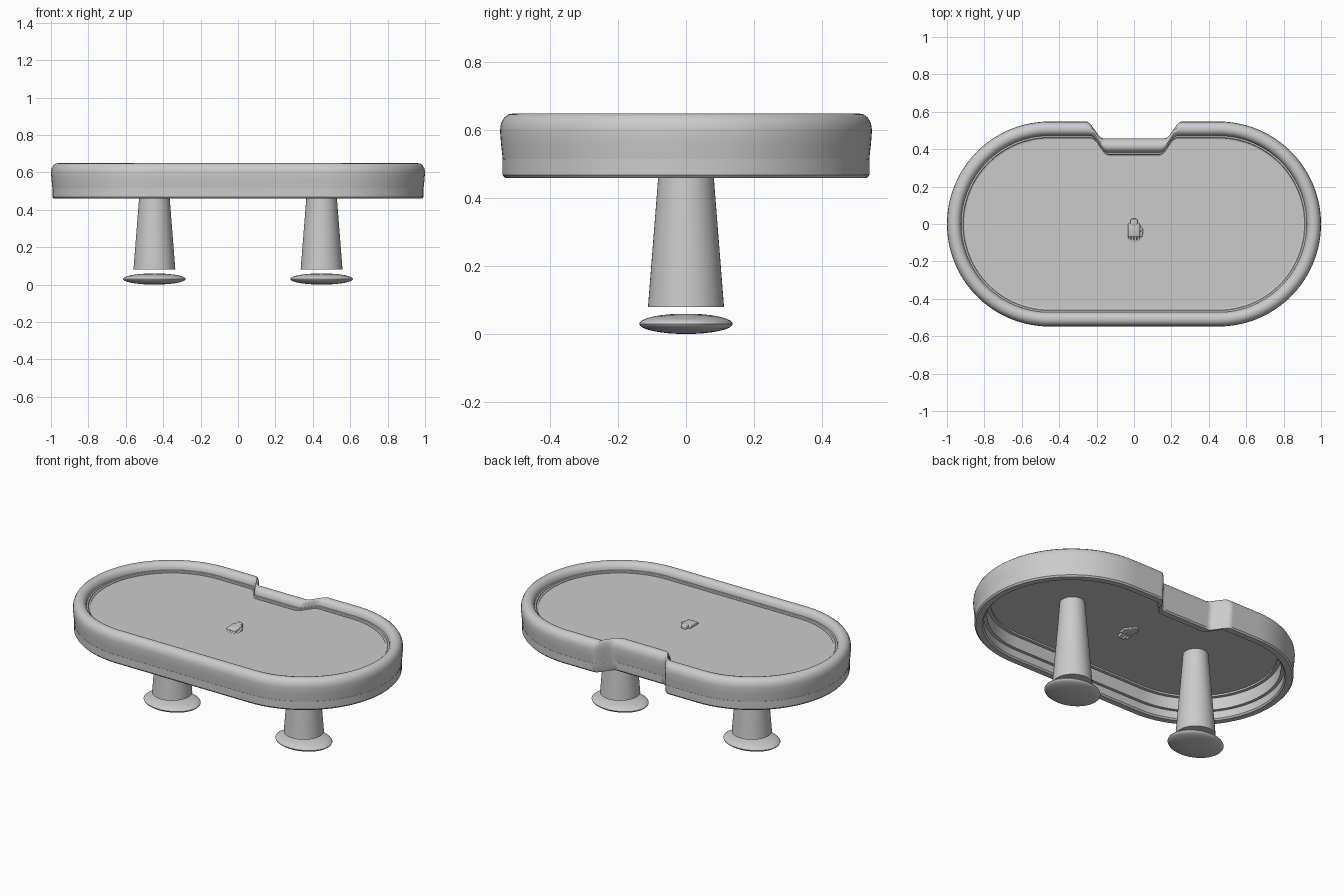
import bpy, bmesh, math
from mathutils import Vector

if "Cube" in bpy.data.objects:
    bpy.data.objects.remove(bpy.data.objects["Cube"])

R, CX = 0.548, 0.452          # end radius and centre of the racetrack outline


def smooth(t):
    t = max(0.0, min(1.0, t))
    return t * t * (3 - 2 * t)


def outline(d):
    """Racetrack inset by d, with the dealer notch pressed into the back edge."""
    r, pts = R - d, []
    for i in range(49):
        a = -math.pi / 2 + math.pi * i / 48
        pts.append((CX + r * math.cos(a), r * math.sin(a)))
    shift = 0.3 * d
    for i in range(1, 80):
        x = CX - 2 * CX * i / 80
        s = 1 - smooth((abs(x) - 0.165 + shift) / 0.09)
        pts.append((x, r - 0.09 * s))
    for i in range(49):
        a = math.pi / 2 + math.pi * i / 48
        pts.append((-CX + r * math.cos(a), r * math.sin(a)))
    return pts


def finish(name, bm, angle=40):
    bmesh.ops.recalc_face_normals(bm, faces=bm.faces)
    me = bpy.data.meshes.new(name)
    bm.to_mesh(me)
    bm.free()
    ob = bpy.data.objects.new(name, me)
    bpy.context.collection.objects.link(ob)
    bpy.ops.object.select_all(action='DESELECT')
    ob.select_set(True)
    bpy.context.view_layer.objects.active = ob
    bpy.ops.object.shade_smooth_by_angle(angle=math.radians(angle))
    return ob


def ring(name, profile):
    """Closed (inset, z) profile swept around the table outline."""
    bm = bmesh.new()
    loops = [[bm.verts.new((x, y, z)) for x, y in outline(d)] for d, z in profile]
    for a, b in zip(loops, loops[1:] + loops[:1]):
        for i in range(len(a)):
            j = (i + 1) % len(a)
            bm.faces.new((a[i], a[j], b[j], b[i]))
    return finish(name, bm)


def lathe(name, centre, profile, sy=1.0, n=48):
    """Turned solid from (radius, z) points, capped at both ends."""
    bm = bmesh.new()
    loops = [[bm.verts.new((centre + r * math.cos(2 * math.pi * i / n),
                            sy * r * math.sin(2 * math.pi * i / n), z))
              for i in range(n)] for r, z in profile]
    for a, b in zip(loops, loops[1:]):
        for i in range(n):
            j = (i + 1) % n
            bm.faces.new((a[i], a[j], b[j], b[i]))
    bm.faces.new(loops[0])
    bm.faces.new(loops[-1])
    return finish(name, bm)


def block(name, a, b, w, h):
    """Rounded bar from point a to point b."""
    a, b = Vector(a), Vector(b)
    bm = bmesh.new()
    bmesh.ops.create_cube(bm, size=1)
    bmesh.ops.scale(bm, vec=(w, (b - a).length, h), verts=bm.verts)
    bmesh.ops.bevel(bm, geom=bm.edges[:], offset=min(w, h) * 0.3, segments=3,
                    profile=0.5, affect='EDGES')
    rot = (b - a).to_track_quat('Y', 'Z').to_matrix()
    bmesh.ops.rotate(bm, matrix=rot, verts=bm.verts)
    bmesh.ops.translate(bm, vec=(a + b) / 2, verts=bm.verts)
    return finish(name, bm, 60)


# padded rail, skirt beneath it, and stepped trim around the felt
ring("padded_rail", [(0.008, 0.515), (0.003, 0.56), (0.0, 0.60), (0.003, 0.62),
                     (0.012, 0.637), (0.025, 0.647), (0.042, 0.65), (0.057, 0.646),
                     (0.068, 0.636), (0.075, 0.622), (0.077, 0.605), (0.077, 0.515)])
ring("skirt", [(0.007, 0.515), (0.007, 0.469), (0.015, 0.46), (0.05, 0.46),
               (0.058, 0.469), (0.058, 0.515)])
ring("felt_trim", [(0.074, 0.61), (0.085, 0.61), (0.088, 0.605), (0.097, 0.603),
                   (0.097, 0.59), (0.074, 0.59)])

# felt playing surface
bm = bmesh.new()
bm.faces.new([bm.verts.new((x, y, 0.60)) for x, y in outline(0.09)])
finish("felt_surface", bm)

# tapered legs on lens-shaped oval feet
for side, x in (("left", -0.447), ("right", 0.447)):
    lathe(side + "_leg", x, [(0.112, 0.08), (0.082, 0.46), (0.071, 0.60)])
    lens = [(0.168 * math.cos(a), 0.03 + 0.03 * math.sin(a))
            for a in (math.radians(-78 + 156 * i / 16) for i in range(17))]
    lathe(side + "_foot", x, lens, sy=0.82)

# small hand resting at the table centre
block("hand_wrist", (0, 0.028, 0.608), (0, -0.015, 0.606), 0.038, 0.03)
block("hand_palm", (0, 0.005, 0.606), (0, -0.07, 0.602), 0.064, 0.03)
block("hand_thumb_base", (0.022, -0.01, 0.604), (0.043, -0.036, 0.600), 0.02, 0.02)
block("hand_thumb_tip", (0.041, -0.03, 0.601), (0.038, -0.068, 0.594), 0.016, 0.016)
for i, tip in enumerate((-0.096, -0.106, -0.110, -0.103)):
    x = -0.024 + 0.016 * i
    block("hand_finger_%d" % (i + 1), (x, -0.06, 0.602), (x, tip, 0.588), 0.014, 0.016)
